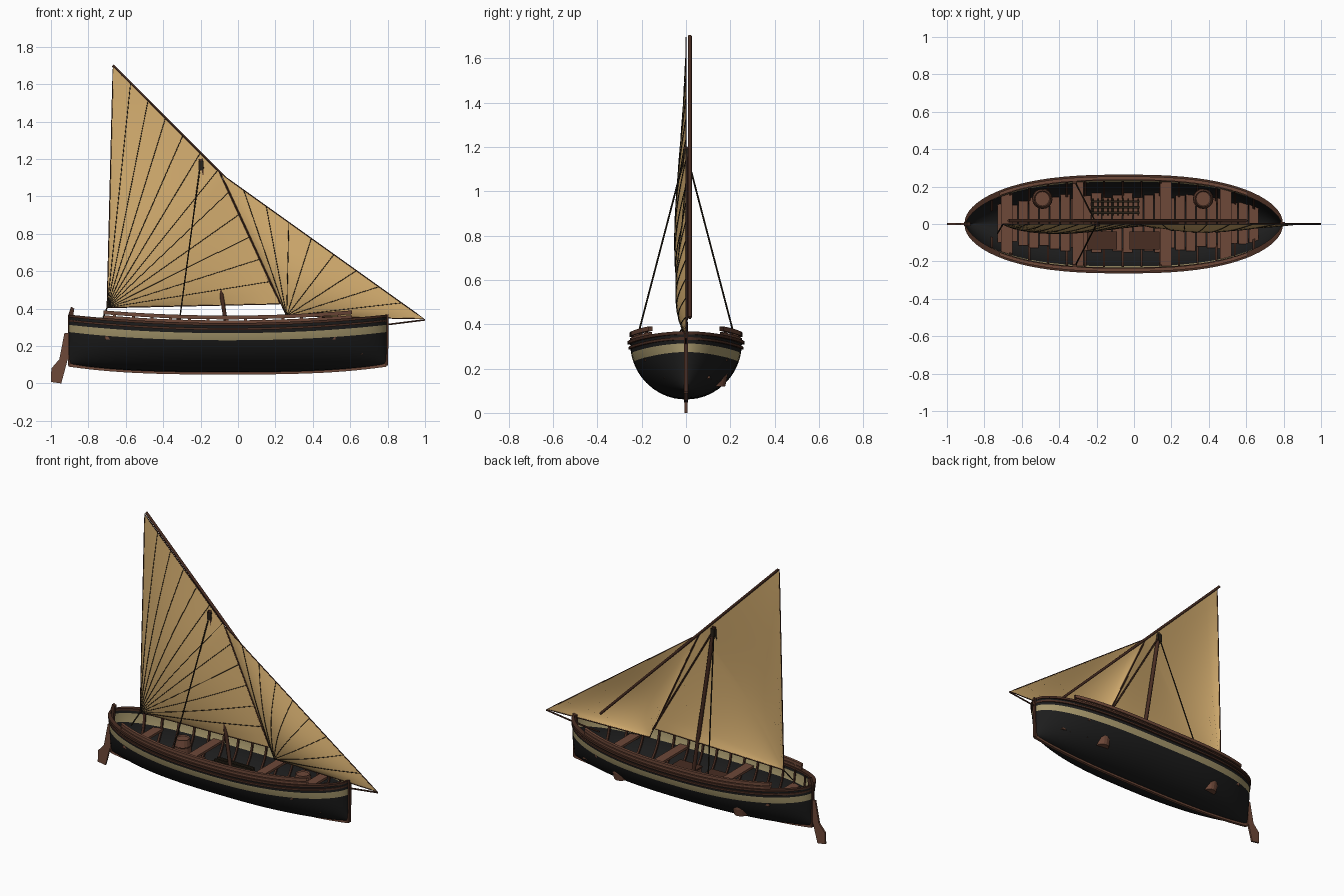
import bpy, bmesh, math
from mathutils import Vector

cube = bpy.data.objects.get("Cube")
if cube:
    bpy.data.objects.remove(cube, do_unlink=True)


def material(name, r, g, b):
    m = bpy.data.materials.new(name)
    m.use_nodes = True
    m.diffuse_color = (r, g, b, 1)
    bsdf = m.node_tree.nodes["Principled BSDF"]
    bsdf.inputs["Base Color"].default_value = (r, g, b, 1)
    bsdf.inputs["Roughness"].default_value = 0.8
    return m


BLACK = material("black paint", 0.012, 0.012, 0.012)
CREAM = material("cream paint", 0.38, 0.31, 0.15)
WOOD = material("brown wood", 0.155, 0.065, 0.04)
DARK = material("dark wood", 0.065, 0.026, 0.016)
SAIL = material("tan canvas", 0.66, 0.42, 0.16)
ROPE = material("dark rope", 0.02, 0.014, 0.008)


def finish(name, bm, mats, smooth=False, flip=False):
    bmesh.ops.recalc_face_normals(bm, faces=bm.faces)
    if flip:
        bmesh.ops.reverse_faces(bm, faces=bm.faces)
    me = bpy.data.meshes.new(name)
    bm.to_mesh(me)
    bm.free()
    for m in mats:
        me.materials.append(m)
    for p in me.polygons:
        p.use_smooth = smooth
    ob = bpy.data.objects.new(name, me)
    bpy.context.collection.objects.link(ob)
    return ob


def grid(name, fn, us, vs, mats, rule=None, smooth=True, flip=False):
    """Surface fn(u, v) sampled on two parameter lists."""
    bm = bmesh.new()
    rows = [[bm.verts.new(fn(u, v)) for v in vs] for u in us]
    for i in range(len(us) - 1):
        for j in range(len(vs) - 1):
            f = bm.faces.new((rows[i][j], rows[i + 1][j], rows[i + 1][j + 1], rows[i][j + 1]))
            if rule:
                f.material_index = rule((vs[j] + vs[j + 1]) / 2)
    bmesh.ops.remove_doubles(bm, verts=bm.verts, dist=1e-5)
    return finish(name, bm, mats, smooth, flip)


def box(name, x0, x1, y0, y1, z0, z1, mat):
    bm = bmesh.new()
    bmesh.ops.create_cube(bm, size=1)
    for v in bm.verts:
        v.co = ((x0 + x1) / 2 + v.co.x * (x1 - x0), (y0 + y1) / 2 + v.co.y * (y1 - y0),
                (z0 + z1) / 2 + v.co.z * (z1 - z0))
    return finish(name, bm, [mat])


def plate(name, outline, half, mat):
    """Side outline in x, z given thickness in y."""
    bm = bmesh.new()
    a, b = [[bm.verts.new((x, y, z)) for x, z in outline] for y in (-half, half)]
    bm.faces.new(a)
    bm.faces.new(b)
    for i in range(len(a)):
        j = (i + 1) % len(a)
        bm.faces.new((a[i], a[j], b[j], b[i]))
    return finish(name, bm, [mat])


def tube(name, pts, r, mat):
    cu = bpy.data.curves.new(name, 'CURVE')
    cu.dimensions = '3D'
    cu.bevel_depth = r
    cu.bevel_resolution = 1
    cu.use_fill_caps = True
    sp = cu.splines.new('POLY')
    sp.points.add(len(pts) - 1)
    for p, co in zip(sp.points, pts):
        p.co = (*co, 1)
    cu.materials.append(mat)
    ob = bpy.data.objects.new(name, cu)
    bpy.context.collection.objects.link(ob)
    return ob


def span(a, b, n):
    return [a + (b - a) * i / n for i in range(n + 1)]


# Hull lines: plan half-width, sheer and keel heights along x
STERN, BOW = -0.905, 0.795
def unit(x): return min(1, abs((x - (STERN + BOW) / 2) / ((BOW - STERN) / 2)))
def width(x): return 0.252 * (1 - unit(x) ** 2.6) ** 0.55
def sheer(x): return 0.315 + 0.045 * unit(x) ** 2
def keel(x): return 0.06 + 0.042 * unit(x) ** 3


def section(x, t, inset=0.0):
    """Point on the hull side; t runs from keel (0) to sheer (1)."""
    y = max(0, width(x) * math.sqrt(max(0, 1 - (1 - abs(t)) ** 2)) - inset)
    z = keel(x) + inset * (1 - abs(t)) + (sheer(x) - keel(x)) * abs(t)
    return (x, math.copysign(y, t), z)


def stations(x0, x1, n):
    mid, h = (x0 + x1) / 2, (x1 - x0) / 2
    return [mid - h * math.cos(math.pi * i / n) for i in range(n + 1)]


heights = [0, 0.02, 0.06, 0.12, 0.2, 0.3, 0.4, 0.5, 0.58, 0.67, 0.75, 0.82, 0.9, 1]
around = [-t for t in heights[:0:-1]] + heights
xs = stations(STERN, BOW, 48)
grid("hull_outside", section, xs, around, [BLACK, CREAM], lambda t: int(0.67 < abs(t) < 0.82))
grid("hull_inside", lambda x, t: section(x, t, 0.012), xs, around, [BLACK, CREAM],
     lambda t: int(0.67 < abs(t) < 0.9), flip=True)


def rail(name, x0, x1, y0, y1, z0, z1, mat):
    """Rectangular strip following the sheer on both sides."""
    ring = [(y0, z0), (y1, z0), (y1, z1), (y0, z1), (y0, z0)]
    for side, label in ((1, "left"), (-1, "right")):
        def point(x, k):
            return (x, side * max(0, width(x) + ring[k][0]), sheer(x) + ring[k][1])
        grid(name + "_" + label, point, stations(x0, x1, 40), range(5), [mat], smooth=False)


rail("gunwale", STERN, BOW, -0.02, 0.012, -0.006, 0.008, DARK)
rail("rubbing_strake", STERN, BOW, -0.004, 0.008, -0.03, -0.018, DARK)
rail("lower_washboard", -0.72, 0.61, -0.014, 0.0, 0.008, 0.022, WOOD)
rail("upper_washboard", -0.72, 0.61, -0.016, 0.002, 0.028, 0.048, WOOD)

# Ribs inside the hull, with washboard posts above them
for i in range(15):
    x = -0.76 + i * 0.1
    for side in (1, -1):
        def rib(u, v):
            return section(x + (-0.006, -0.006, 0.006, 0.006)[v], side * u, (0.01, 0.021, 0.021, 0.01)[v])
        grid("rib", rib, span(0.2, 0.99, 8), range(4), [DARK], smooth=False)
        if -0.72 < x < 0.61:
            y = side * (width(x) - 0.012)
            box("washboard_post", x - 0.008, x + 0.008, y - 0.005, y + 0.005,
                sheer(x) - 0.01, sheer(x) + 0.046, WOOD)

# Keel, stem, stern post and rudder
bottom = stations(STERN, BOW, 30)
plate("keel", [(x, keel(x) - 0.012) for x in bottom] + [(x, keel(x) + 0.006) for x in bottom[::-1]], 0.009, WOOD)
plate("stem_post", [(0.785, 0.095), (0.802, 0.095), (0.806, 0.37), (0.78, 0.365)], 0.01, DARK)
plate("stern_post", [(-0.91, 0.095), (-0.895, 0.095), (-0.885, 0.34), (-0.875, 0.4),
                     (-0.893, 0.41), (-0.91, 0.36)], 0.01, DARK)
plate("rudder", [(-0.928, 0.27), (-0.906, 0.27), (-0.91, 0.13), (-0.945, 0.0), (-1.0, 0.008),
                 (-0.998, 0.08), (-0.955, 0.13)], 0.006, WOOD)
tube("bowsprit", [(0.62, 0, 0.3), (0.8, 0, 0.315), (1.0, 0, 0.34)], 0.005, DARK)

# Floor planks of uneven length
for i in range(25):
    x = -0.73 + i * 0.056
    w = width(x) * (0.66, 0.56, 0.62)[i % 3]
    z = keel(x) + 0.085
    box("floor_plank", x, x + 0.051, -w * 0.92, w, z - 0.01, z, WOOD)

# Thwarts
for x in (-0.68, -0.3, 0.17, 0.49):
    w = width(x) * 0.91
    box("thwart", x - 0.03, x + 0.03, -w, w, 0.235, 0.25, WOOD)

# Chests on the floor
for x in (-0.17, 0.055):
    box("chest", x - 0.075, x + 0.075, -0.13, -0.045, 0.14, 0.19, WOOD)
    box("chest_lid", x - 0.08, x + 0.08, -0.135, -0.04, 0.19, 0.2, DARK)

# Slatted rack
for y in (0.06, 0.09, 0.12):
    box("rack_bar", -0.23, 0.03, y - 0.006, y + 0.006, 0.185, 0.197, ROPE)
for i in range(10):
    x = -0.22 + i * 0.027
    box("rack_slat", x - 0.005, x + 0.005, 0.045, 0.135, 0.15, 0.185, ROPE)

# Barrels
cask = [(0, 0.12), (0.042, 0.12), (0.052, 0.165), (0.052, 0.2), (0.043, 0.245), (0.038, 0.238), (0, 0.238)]
for bx in (-0.49, 0.37):
    def barrel(a, k):
        return (bx + cask[k][0] * math.cos(a), 0.135 + cask[k][0] * math.sin(a), cask[k][1])
    grid("barrel", barrel, span(0, math.tau, 16), range(len(cask)), [WOOD], smooth=False)
    hoop = [(bx + 0.052 * math.cos(a), 0.135 + 0.052 * math.sin(a), 0.2) for a in span(0, math.tau, 16)]
    tube("barrel_hoop", hoop, 0.003, DARK)

# Mast, yard, luff spar and shrouds
tube("mast", [(-0.03, -0.008, 0.1), (-0.2, 0, 1.2)], 0.012, DARK)
tube("yard", [(-0.67, 0.017, 1.7), (0.6, 0.017, 0.43)], 0.009, DARK)
tube("luff_spar", [(-0.19, 0.004, 1.16), (0.235, 0.004, 0.42)], 0.005, DARK)
box("masthead_block", -0.212, -0.185, -0.014, 0.014, 1.14, 1.19, ROPE)
for side in (1, -1):
    tube("shroud", [(-0.315, side * 0.225, 0.32), (-0.2, 0, 1.18)], 0.004, ROPE)
    box("shroud_block", -0.33, -0.305, side * 0.222 - 0.008, side * 0.222 + 0.008, 0.31, 0.36, DARK)


def sail(name, apex, edge, belly, seams):
    """Canvas fanned from its clew to an edge polyline, with radial seams."""
    pts = [Vector(p) for p in edge]
    lens = [(b - a).length for a, b in zip(pts, pts[1:])]
    a0 = Vector(apex)

    def point(e, r, lift=0.0):
        d = e * sum(lens)
        for i, length in enumerate(lens):
            if d <= length or i == len(lens) - 1:
                break
            d -= length
        p = a0.lerp(pts[i].lerp(pts[i + 1], d / lens[i]), r)
        y = -belly * math.sin(math.pi * e) ** 0.7 * math.sin(math.pi * r)
        return (p.x, y - lift, p.y)

    # Include each corner of the edge so the outline stays sharp
    corners = [sum(lens[:i]) / sum(lens) for i in range(1, len(lens))]
    es = sorted(span(0, 1, 24) + corners)
    rs = span(0, 1, 14)
    grid(name, point, es, rs, [SAIL])
    for k in range(1, seams):
        tube(name + "_seam", [point(k / seams, r, 0.002) for r in rs], 0.002, ROPE)
    border = [point(0, r) for r in rs] + [point(e, 1) for e in es] + [point(1, r) for r in rs[::-1]]
    tube(name + "_bolt_rope", border, 0.003, DARK)


sail("main_sail", (-0.7, 0.405), [(-0.668, 1.695), (-0.1, 1.13), (0.225, 0.425)], 0.05, 12)
sail("jib", (0.26, 0.36), [(-0.09, 1.12), (0.995, 0.345)], 0.045, 9)

# Sheet tying the main sail down to the stern
tube("main_sheet", [(-0.7, 0, 0.405), (-0.73, -0.05, 0.33)], 0.004, ROPE)
